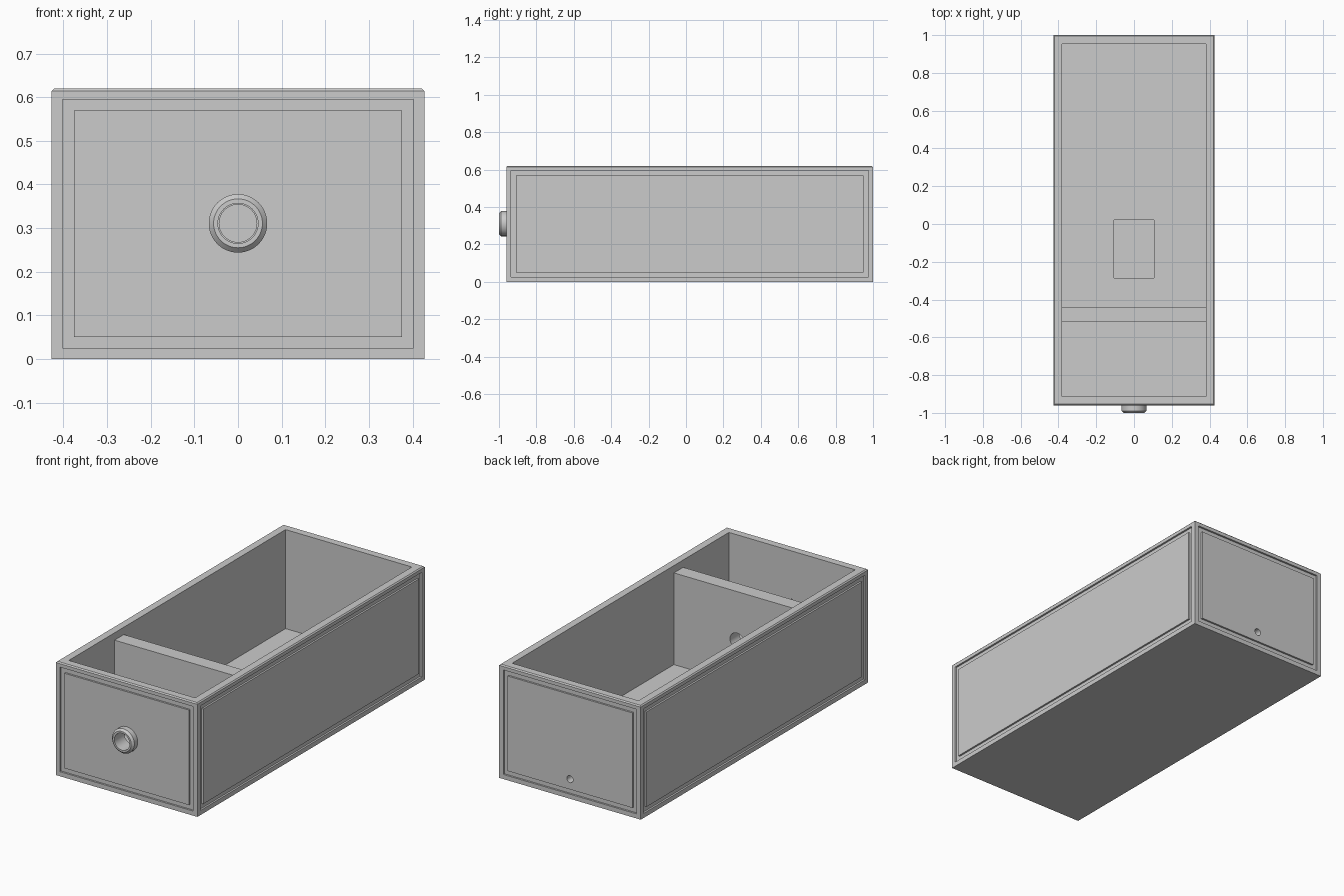
import bpy, bmesh, math
from mathutils import Matrix, Vector

if "Cube" in bpy.data.objects:
    bpy.data.objects.remove(bpy.data.objects["Cube"])

X, Y0, Y1, TOP = 0.427, -0.96, 1.0, 0.62     # outer box
FLOOR, WALL, MID = 0.08, 0.046, 0.311        # floor height, wall thickness, knob height

grey = bpy.data.materials.new("plain grey")
grey.diffuse_color = (0.6, 0.6, 0.6, 1)
grey.use_nodes = True
grey.node_tree.nodes["Principled BSDF"].inputs["Base Color"].default_value = grey.diffuse_color


def add_object(name, bm):
    bmesh.ops.recalc_face_normals(bm, faces=bm.faces)
    mesh = bpy.data.meshes.new(name)
    bm.to_mesh(mesh)
    bm.free()
    mesh.materials.append(grey)
    ob = bpy.data.objects.new(name, mesh)
    bpy.context.collection.objects.link(ob)
    return ob


def box_mesh(lo, hi):
    lo, hi = Vector(lo), Vector(hi)
    bm = bmesh.new()
    bmesh.ops.create_cube(bm, size=1, matrix=Matrix.Translation((lo + hi) / 2)
                          @ Matrix.Diagonal((*(hi - lo), 1)))
    bm.normal_update()
    return bm


def rod(name, radius, y, z, length):
    bm = bmesh.new()
    bmesh.ops.create_cone(bm, cap_ends=True, segments=48, radius1=radius, radius2=radius,
                          depth=length, matrix=Matrix.Translation((0, y, z))
                          @ Matrix.Rotation(math.pi / 2, 4, 'X'))
    return add_object(name, bm)


def cut(ob, cutter):
    mod = ob.modifiers.new("cut", 'BOOLEAN')
    mod.object, mod.operation, mod.solver = cutter, 'DIFFERENCE', 'EXACT'
    bpy.context.view_layer.objects.active = ob
    bpy.ops.object.modifier_apply(modifier=mod.name)
    bpy.data.objects.remove(cutter)


def smooth(ob):
    bpy.ops.object.select_all(action='DESELECT')
    ob.select_set(True)
    bpy.context.view_layer.objects.active = ob
    bpy.ops.object.shade_smooth_by_angle(angle=math.radians(30))


# Open box: grooved sides, hollow inside, chamfered upper rim
bm = box_mesh((-X, Y0, 0), (X, Y1, TOP))


def inset(face, thickness, depth):
    bmesh.ops.inset_individual(bm, faces=[face], thickness=thickness, depth=depth,
                               use_even_offset=True)
    bm.normal_update()


sides = [f for f in bm.faces if abs(f.normal.z) < 0.5]
top = next(f for f in bm.faces if f.normal.z > 0.5)
rim = list(top.edges)
for f in sides:
    for thickness, depth in ((0.025, 0), (0, -0.01), (0.026, 0), (0, 0.01)):
        inset(f, thickness, depth)
inset(top, WALL, 0)
inset(top, 0, FLOOR - TOP)
rim = [e for e in bm.edges if all(abs(v.co.z - TOP) < 1e-4 and
       (abs(abs(v.co.x) - X) < 1e-4) for v in e.verts)]
bmesh.ops.bevel(bm, geom=rim, offset=0.006, segments=1, affect='EDGES')
box = add_object("box", bm)

# Floor pocket, front opening and rear cable hole
cut(box, add_object("pocket_cutter", box_mesh((-0.105, -0.285, 0.04), (0.105, 0.02, 0.2))))
cut(box, rod("front_cutter", 0.046, -0.94, MID, 0.2))
cut(box, rod("rear_cutter", 0.019, 1.0, 0.107, 0.2))
smooth(box)

# Divider with a round opening
divider = add_object("divider", box_mesh((-0.39, -0.52, 0.07), (0.39, -0.44, 0.58)))
cut(divider, rod("divider_cutter", 0.043, -0.48, MID, 0.3))
smooth(divider)

# Hollow collar on the front
bm = bmesh.new()
profile = [(0.046, -0.955), (0.046, -1.0), (0.056, -1.0), (0.067, -0.989), (0.067, -0.955)]
verts = [bm.verts.new((r, y, MID)) for r, y in profile]
edges = [bm.edges.new((verts[i], verts[(i + 1) % 5])) for i in range(5)]
bmesh.ops.spin(bm, geom=verts + edges, cent=(0, 0, MID), axis=(0, 1, 0),
               angle=math.tau, steps=48)
bmesh.ops.remove_doubles(bm, verts=bm.verts, dist=1e-5)
smooth(add_object("front_collar", bm))
